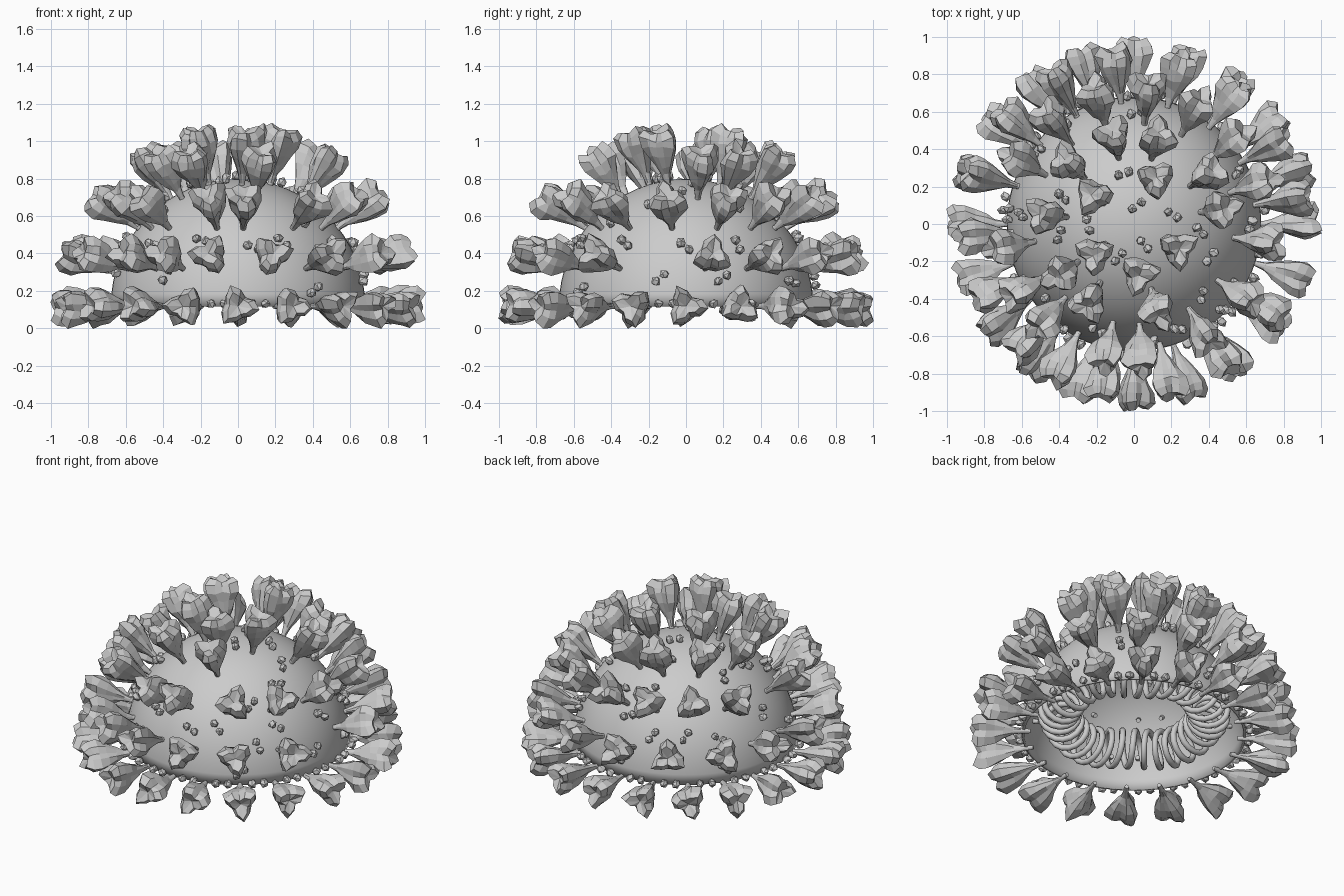
import bpy, bmesh, math, random
from mathutils import Vector, Matrix, Quaternion

if "Cube" in bpy.data.objects:
    bpy.data.objects.remove(bpy.data.objects["Cube"])

random.seed(4)
CZ = 0.118          # height of the cut plane / sphere centre
R = 0.68            # membrane radius


def make_object(name, bm, smooth=False):
    bmesh.ops.recalc_face_normals(bm, faces=bm.faces)
    me = bpy.data.meshes.new(name)
    bm.to_mesh(me)
    bm.free()
    for p in me.polygons:
        p.use_smooth = smooth
    ob = bpy.data.objects.new(name, me)
    bpy.context.collection.objects.link(ob)
    return ob


def direction(azimuth, rho):
    a = math.radians(azimuth)
    return Vector((rho * math.cos(a), rho * math.sin(a), math.sqrt(max(0, 1 - rho * rho))))


# hollow half-sphere membrane, open at the bottom
bm = bmesh.new()
bmesh.ops.create_uvsphere(bm, u_segments=64, v_segments=32, radius=R)
bmesh.ops.delete(bm, geom=[v for v in bm.verts if v.co.z < -0.001], context='VERTS')
shell = make_object("membrane_shell", bm, True)
shell.location.z = CZ
mod = shell.modifiers.new("thickness", 'SOLIDIFY')
mod.thickness = 0.015
mod.offset = -1

# spike profile: distance from centre, radius, strength of the three lobes
PROFILE = [(0.63, 0.013, 0), (0.69, 0.016, 0), (0.74, 0.024, 0.1), (0.79, 0.046, 0.15),
           (0.85, 0.071, 0.2), (0.905, 0.088, 0.25), (0.95, 0.086, 0.32), (0.985, 0.06, 0.35)]
SIDES = 12


def add_spike(bm, d):
    rot = Vector((0, 0, 1)).rotation_difference(d) @ Quaternion((0, 0, 1), random.uniform(0, 6.28))
    rings = []
    for dist, rad, lobe in PROFILE:
        ring = []
        for i in range(SIDES):
            a = 2 * math.pi * i / SIDES
            wob = random.uniform(-0.11, 0.11) if lobe > 0.12 else 0
            r = rad * (1 + lobe * math.cos(3 * a) + wob)
            z = dist + (random.uniform(-0.009, 0.009) if lobe else 0)
            if dist > 0.94:
                z += 0.012 * math.cos(3 * a)
            ring.append(bm.verts.new(rot @ Vector((r * math.cos(a), r * math.sin(a), z)) ))
        rings.append(ring)
    for lo, hi in zip(rings, rings[1:]):
        for i in range(SIDES):
            j = (i + 1) % SIDES
            bm.faces.new((lo[i], lo[j], hi[j], hi[i]))
    bm.faces.new(rings[0][::-1])
    # dented crown between the three lobes
    tip = bm.verts.new(rot @ Vector((0, 0, 0.955)))
    for i in range(SIDES):
        bm.faces.new((rings[-1][i], rings[-1][(i + 1) % SIDES], tip))


# spikes in rings of latitude: sine of polar angle, azimuths
SPIKE_RINGS = [
    (1.0, [18 * i for i in range(20)]),
    (0.955, [9, 30, 52, 74, 96, 118, 140, 162, 184, 206, 228, 243, 260, 282, 304, 327]),
    (0.79, [-8, 18, 40, 62, 84, 106, 128, 151, 190, 211, 227, 258, 273, 303, 326]),
    (0.53, [10, 34, 75, 103, 137, 174, 214, 240, 285]),
    (0.29, [64, 146, 218, 276, 331]),
]
dirs = [direction(a, rho) for rho, az in SPIKE_RINGS for a in az]
bm = bmesh.new()
for d in dirs:
    add_spike(bm, d)
spikes = make_object("surface_spikes", bm)
spikes.location.z = CZ


# small faceted membrane knobs
def add_knob(bm, d):
    q = Vector((0, 0, 1)).rotation_difference(d)
    m = Matrix.Translation(d * (R + 0.022)) @ q.to_matrix().to_4x4() @ Matrix.Diagonal((1, 1, 1.2, 1))
    res = bmesh.ops.create_icosphere(bm, subdivisions=1, radius=0.026, matrix=m)
    for v in res["verts"]:
        v.co += Vector([random.uniform(-0.004, 0.004) for _ in range(3)])


bm = bmesh.new()
for i in range(20):                     # pairs along the cut edge
    for off in (6, 12):
        add_knob(bm, direction(18 * i + off, 0.9998))
placed = []
for _ in range(3000):                   # scattered pairs between the spikes
    z = random.uniform(0.12, 0.99)
    d = direction(random.uniform(0, 360), math.sqrt(1 - z * z))
    if all((d - s).length > 0.12 for s in dirs) and all((d - p).length > 0.22 for p in placed):
        placed.append(d)
        side = d.cross(Vector([random.uniform(-1, 1) for _ in range(3)])).normalized() * 0.042
        add_knob(bm, (d + side).normalized())
        add_knob(bm, (d - side).normalized())
    if len(placed) >= 38:
        break
knobs = make_object("membrane_knobs", bm)
knobs.location.z = CZ

# coiled strand wound round a ring inside the shell
TURNS, STEPS = 32, 16
cu = bpy.data.curves.new("inner_coil", 'CURVE')
cu.dimensions = '3D'
cu.bevel_depth = 0.019
cu.bevel_resolution = 2
sp = cu.splines.new('POLY')
n = TURNS * STEPS
sp.points.add(n - 1)
sp.use_cyclic_u = True
for k in range(n):
    u = 2 * math.pi * k / n
    w = u * TURNS
    r = 0.455 + 0.115 * math.cos(w)
    z = 0.15 + 0.11 * math.sin(w) + 0.015 * math.sin(5 * u)
    sp.points[k].co = (r * math.cos(u), r * math.sin(u), z, 1)
sp.use_smooth = True
coil = bpy.data.objects.new("inner_coil", cu)
bpy.context.collection.objects.link(coil)
coil.location.z = CZ
